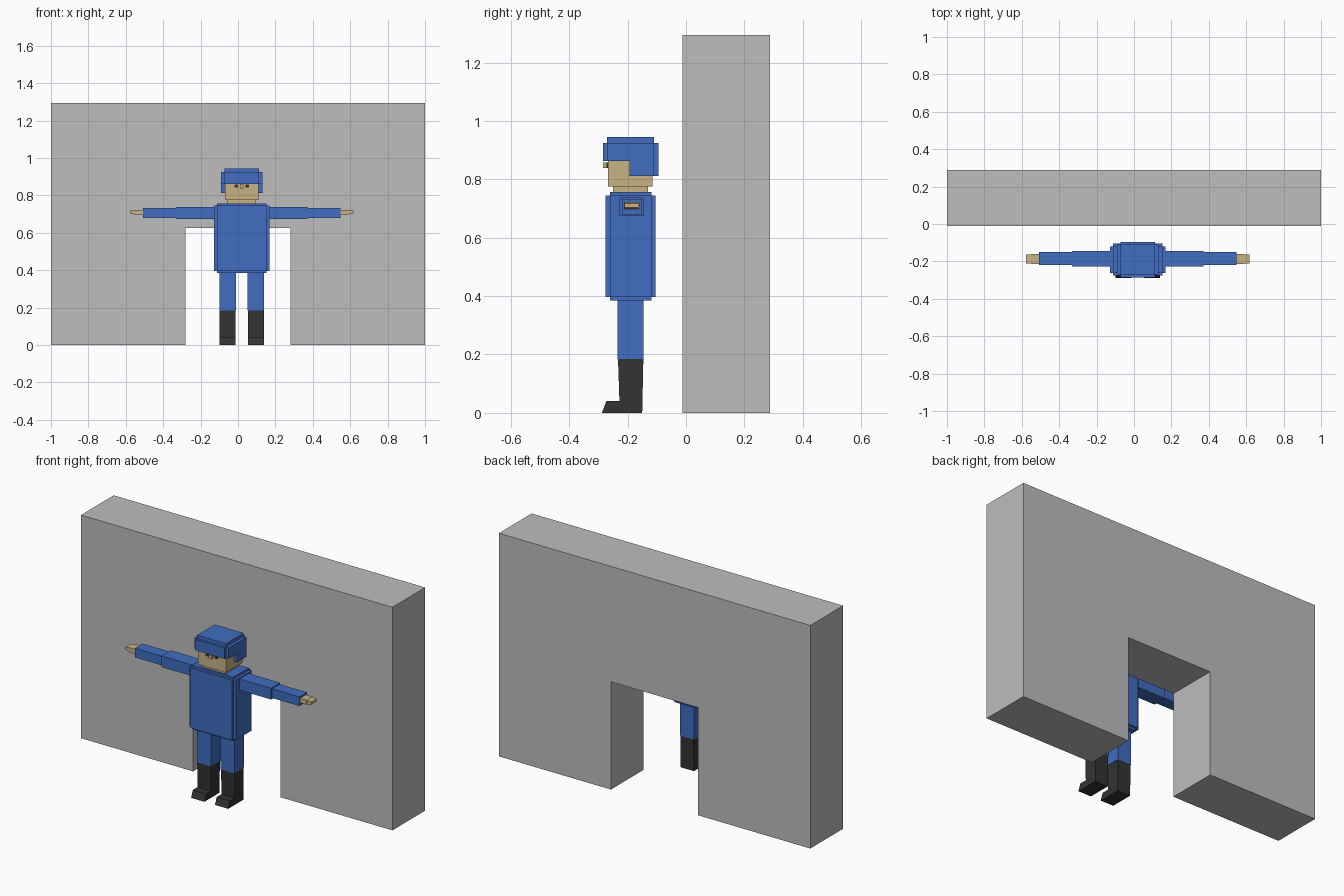
import bpy, bmesh

if "Cube" in bpy.data.objects:
    bpy.data.objects.remove(bpy.data.objects["Cube"])


def material(name, r, g, b):
    m = bpy.data.materials.new(name)
    m.diffuse_color = (r, g, b, 1)
    m.use_nodes = True
    m.node_tree.nodes["Principled BSDF"].inputs["Base Color"].default_value = m.diffuse_color
    return m


GREY = material("wall_grey", 0.51, 0.51, 0.51)
BLUE = material("cloth_blue", 0.052, 0.155, 0.53)
SKIN = material("skin_tan", 0.57, 0.45, 0.23)
BLACK = material("boot_black", 0.033, 0.033, 0.033)

CX = 0.02  # centre line of the figure


def finish(name, bm, mat):
    bmesh.ops.recalc_face_normals(bm, faces=bm.faces)
    me = bpy.data.meshes.new(name)
    bm.to_mesh(me)
    bm.free()
    me.materials.append(mat)
    ob = bpy.data.objects.new(name, me)
    bpy.context.collection.objects.link(ob)
    return ob


def extrude(name, profile, axis, lo, hi, mat):
    """Extrude a 2D profile along an axis: 'x' takes (y, z), 'y' takes (x, z)."""
    bm = bmesh.new()

    def point(p, d):
        return (d, p[0], p[1]) if axis == 'x' else (p[0], d, p[1])
    face = bm.faces.new([bm.verts.new(point(p, lo)) for p in profile])
    new = bmesh.ops.extrude_face_region(bm, geom=[face])['geom']
    for v in new:
        if isinstance(v, bmesh.types.BMVert):
            v.co['xyz'.index(axis)] = hi
    return finish(name, bm, mat)


def add_box(bm, x, y, z):
    verts = bmesh.ops.create_cube(bm, size=1)['verts']
    for v in verts:
        v.co = [r[0] if c < 0 else r[1] for c, r in zip(v.co, (x, y, z))]
    return verts


def box(name, x, y, z, mat):
    bm = bmesh.new()
    add_box(bm, x, y, z)
    return finish(name, bm, mat)


def padded_box(name, x, y, z, pad, mat):
    """Box whose six faces are raised as inset pads, leaving stepped edges."""
    bm = bmesh.new()
    outer = (x, y, z)
    for axis in range(3):
        add_box(bm, *[r if i == axis else (r[0] + pad[i], r[1] - pad[i])
                      for i, r in enumerate(outer)])
    return finish(name, bm, mat)


# Wall with a doorway
extrude("wall", [(-1, 0), (-0.28, 0), (-0.28, 0.625), (0.28, 0.625), (0.28, 0),
                 (1, 0), (1, 1.295), (-1, 1.295)], 'y', -0.012, 0.288, GREY)

# Torso, neck and head
padded_box("torso", (CX - 0.149, CX + 0.149), (-0.275, -0.105), (0.385, 0.757),
           (0.016, 0.014, 0.012), BLUE)
box("neck", (CX - 0.075, CX + 0.075), (-0.25, -0.13), (0.75, 0.78), SKIN)
box("head", (CX - 0.09, CX + 0.09), (-0.268, -0.114), (0.775, 0.93), SKIN)
box("nose", (CX - 0.01, CX + 0.01), (-0.284, -0.26), (0.838, 0.858), SKIN)

# Helmet: crown, brow band, side guards and back
box("helmet_crown", (CX - 0.093, CX + 0.093), (-0.271, -0.109), (0.862, 0.945), BLUE)
box("helmet_brow", (CX - 0.093, CX + 0.093), (-0.285, -0.268), (0.862, 0.925), BLUE)
box("helmet_back", (CX - 0.093, CX + 0.093), (-0.114, -0.095), (0.812, 0.925), BLUE)
guard = [(-0.271, 0.862), (-0.193, 0.862), (-0.193, 0.812), (-0.109, 0.812),
         (-0.109, 0.925), (-0.271, 0.925)]

for side, s in (("left", 1), ("right", -1)):
    def span(a, b):
        return tuple(sorted((CX + s * a, CX + s * b)))

    extrude("helmet_guard_" + side, guard, 'x', *span(0.088, 0.11), BLUE)
    box("eye_" + side, span(0.02, 0.039), (-0.273, -0.265), (0.841, 0.858), BLACK)

    # Arms reaching straight out
    box("upper_arm_" + side, span(0.13, 0.352), (-0.228, -0.144), (0.674, 0.739), BLUE)
    box("forearm_" + side, span(0.352, 0.528), (-0.22, -0.15), (0.68, 0.733), BLUE)
    box("palm_" + side, span(0.528, 0.57), (-0.213, -0.16), (0.696, 0.723), SKIN)
    # Fingers narrow towards the tip
    bm = bmesh.new()
    for v in add_box(bm, span(0.57, 0.597), (-0.211, -0.162), (0.698, 0.722)):
        if abs(v.co.x - CX) > 0.58:
            v.co.z = 0.703 if v.co.z < 0.71 else 0.718
    finish("fingers_" + side, bm, SKIN)

    # Legs and boots
    box("leg_" + side, span(0.031, 0.12), (-0.234, -0.145), (0.185, 0.392), BLUE)
    extrude("boot_" + side,
            [(-0.288, 0), (-0.15, 0), (-0.146, 0.186), (-0.233, 0.186),
             (-0.228, 0.04), (-0.273, 0.04)], 'x', *span(0.034, 0.119), BLACK)
